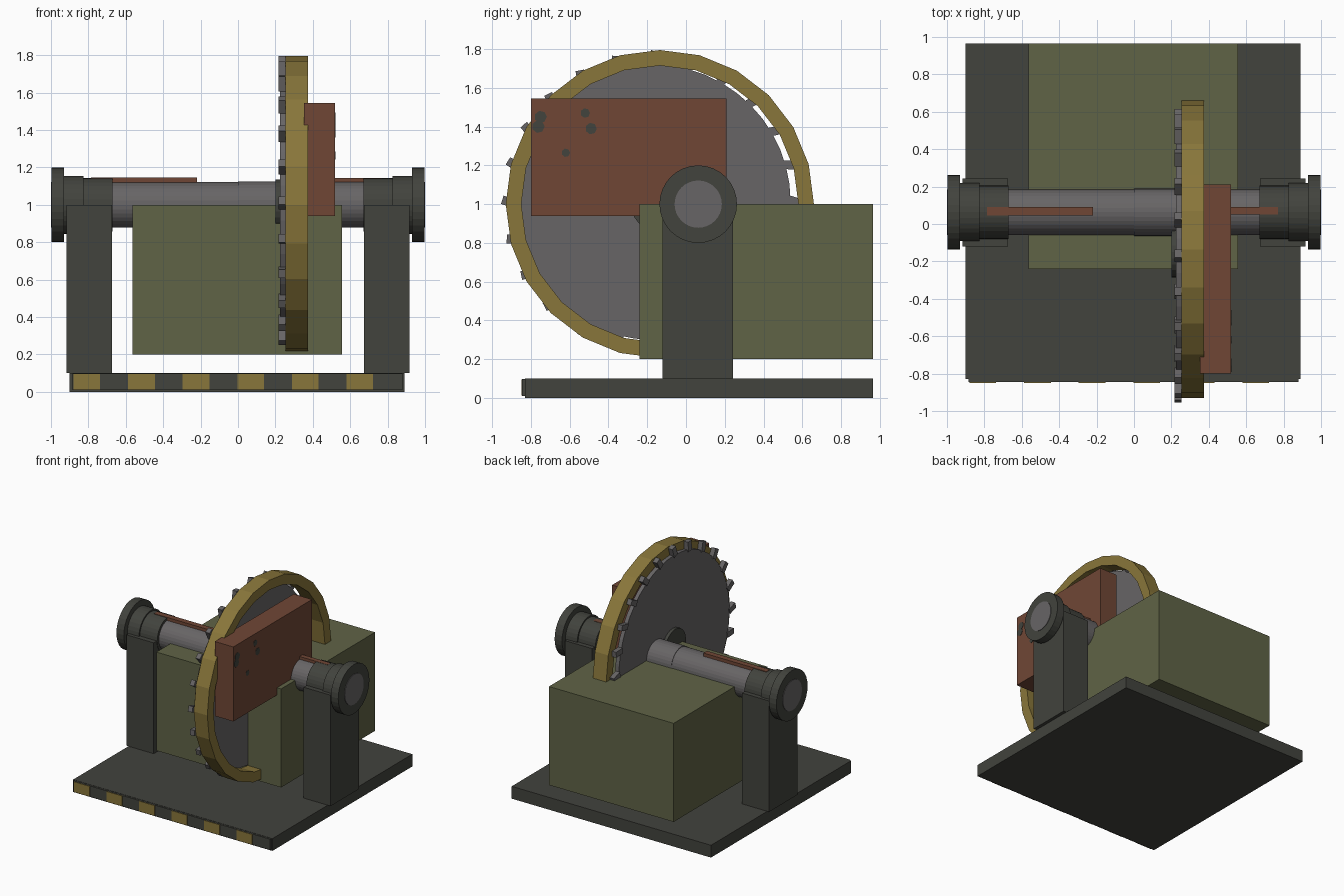
import bpy, bmesh, math
from mathutils import Matrix

if "Cube" in bpy.data.objects:
    bpy.data.objects.remove(bpy.data.objects["Cube"], do_unlink=True)


def material(name, rgb):
    m = bpy.data.materials.new(name)
    m.use_nodes = True
    m.diffuse_color = (*rgb, 1)
    m.node_tree.nodes["Principled BSDF"].inputs["Base Color"].default_value = (*rgb, 1)
    return m


DARK = material("dark grey", (0.054, 0.056, 0.047))
STEEL = material("steel grey", (0.137, 0.13, 0.132))
OLIVE = material("olive green", (0.117, 0.126, 0.061))
RUST = material("rust brown", (0.162, 0.062, 0.036))
YELLOW = material("worn yellow", (0.25, 0.182, 0.043))


def finish(name, bm, mat):
    bmesh.ops.recalc_face_normals(bm, faces=bm.faces)
    me = bpy.data.meshes.new(name)
    bm.to_mesh(me)
    bm.free()
    me.materials.append(mat)
    ob = bpy.data.objects.new(name, me)
    bpy.context.collection.objects.link(ob)
    return ob


def box(name, x, y, z, mat):
    """Box from (min, max) pairs."""
    bm = bmesh.new()
    spans = (x, y, z)
    mid = [(a + b) / 2 for a, b in spans]
    size = [b - a for a, b in spans]
    bmesh.ops.create_cube(bm, size=1, matrix=Matrix.Translation(mid) @ Matrix.Diagonal((*size, 1)))
    return finish(name, bm, mat)


def disc(name, x0, x1, r, y, z, mat, sides=32):
    """Cylinder lying along x."""
    bm = bmesh.new()
    bmesh.ops.create_cone(bm, cap_ends=True, segments=sides, radius1=r, radius2=r,
                          depth=abs(x1 - x0),
                          matrix=Matrix.Translation(((x0 + x1) / 2, y, z)) @ Matrix.Rotation(math.pi / 2, 4, 'Y'))
    return finish(name, bm, mat)


# Base and hazard strip
box("base_plate", (-0.9, 0.89), (-0.83, 0.965), (0, 0.1), DARK)
box("hazard_strip", (-0.885, 0.88), (-0.845, -0.82), (0.01, 0.098), DARK)
for i in range(6):
    x = -0.88 + i * 0.292
    box("hazard_stripe", (x, x + 0.143), (-0.85, -0.84), (0.012, 0.096), YELLOW)

# Motor housing
box("housing", (-0.565, 0.555), (-0.24, 0.965), (0.2, 1.0), OLIVE)

# Shaft with posts, stepped bearings and end flanges
AY, AZ = 0.063, 1.0
disc("shaft", -1.0, 1.0, 0.122, AY, AZ, STEEL)
disc("shaft_sleeve", 0.0, 0.22, 0.126, AY, AZ, STEEL)
for s, side in ((-1, "right"), (1, "left")):
    box(side + "_post", (s * 0.795 - 0.122, s * 0.795 + 0.122), (-0.12, 0.243), (0.1, 1.0), DARK)
    disc(side + "_bearing", s * 0.67, s * 0.84, 0.143, AY, AZ, DARK)
    disc(side + "_collar", s * 0.825, s * 0.935, 0.155, AY, AZ, DARK)
    disc(side + "_flange", s * 0.93, s * 0.996, 0.2, AY, AZ, DARK)

# Rusty keys along the top of the shaft
box("right_key", (-0.785, -0.22), (0.045, 0.09), (1.08, 1.145), RUST)
box("left_key", (0.5, 0.77), (0.05, 0.09), (1.08, 1.143), RUST)

# Saw blade, hub and teeth
BY, BZ = -0.17, 1.01
disc("blade", 0.225, 0.258, 0.71, BY, BZ, STEEL, 48)
disc("blade_hub", 0.2, 0.29, 0.135, -0.15, AZ, DARK, 24)
bm = bmesh.new()
for i in range(24):
    place = (Matrix.Translation((0.236, BY, BZ)) @ Matrix.Rotation(math.radians(15 * i), 4, 'X')
             @ Matrix.Translation((0, 0.74, 0)) @ Matrix.Rotation(math.radians(-18), 4, 'X'))
    bmesh.ops.create_cube(bm, size=1, matrix=place @ Matrix.Diagonal((0.038, 0.08, 0.045, 1)))
finish("blade_teeth", bm, STEEL)

# Guard arc, swept from the housing top around to the housing front
bm = bmesh.new()
profile = [(0.255, 0.715), (0.375, 0.715), (0.375, 0.795), (0.255, 0.795)]
rings = []
for i in range(19):
    a = math.radians(15 * i)
    rings.append([bm.verts.new((x, -0.135 + r * math.cos(a), AZ + r * math.sin(a))) for x, r in profile])
for a, b in zip(rings, rings[1:]):
    for k in range(4):
        n = (k + 1) % 4
        bm.faces.new((a[k], a[n], b[n], b[k]))
bm.faces.new(rings[0])
bm.faces.new(rings[-1])
finish("blade_guard", bm, YELLOW)

# Rusty side block with dark chips
box("side_block", (0.352, 0.518), (-0.8, 0.21), (0.94, 1.545), RUST)
chips = [(-0.75, 1.45, 0.032), (-0.762, 1.40, 0.033), (-0.52, 1.47, 0.025),
         (-0.49, 1.39, 0.03), (-0.62, 1.265, 0.022)]
for y, z, r in chips:
    disc("block_chip", 0.515, 0.521, r, y, z, DARK, 7)
